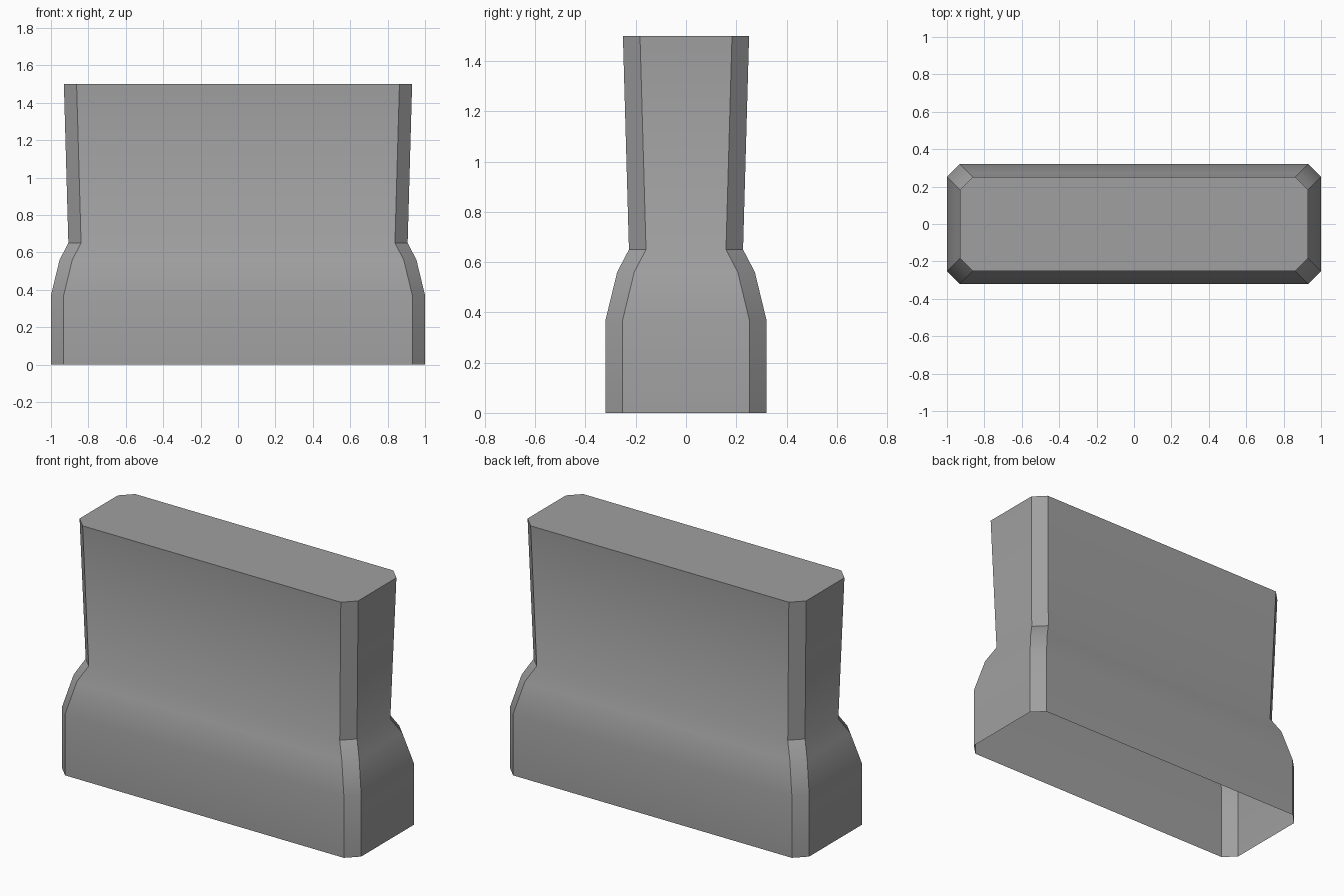
import bpy
import bmesh
from math import radians

cube = bpy.data.objects.get("Cube")
if cube:
    bpy.data.objects.remove(cube, do_unlink=True)

HALF_X, HALF_Y, CHAMFER = 1.0, 0.32, 0.068
# Height and inward offset of each cross-section
LEVELS = [(0, 0), (0.37, 0), (0.56, 0.046), (0.65, 0.093), (1.5, 0.069)]


def grey_material():
    mat = bpy.data.materials.new("concrete grey")
    colour = (0.35, 0.35, 0.35, 1)
    mat.use_nodes = True
    mat.diffuse_color = colour
    mat.node_tree.nodes["Principled BSDF"].inputs["Base Color"].default_value = colour
    return mat


def chamfered_ring(bm, z, inset):
    x, y = HALF_X - inset, HALF_Y - inset
    cx, cy = x - CHAMFER, y - CHAMFER
    outline = [(cx, -y), (x, -cy), (x, cy), (cx, y),
               (-cx, y), (-x, cy), (-x, -cy), (-cx, -y)]
    return [bm.verts.new((px, py, z)) for px, py in outline]


# Hollow barrier shell, open underneath
bm = bmesh.new()
rings = [chamfered_ring(bm, z, inset) for z, inset in LEVELS]
for low, high in zip(rings, rings[1:]):
    for i in range(len(low)):
        j = (i + 1) % len(low)
        bm.faces.new((low[i], low[j], high[j], high[i]))
bm.faces.new(rings[-1])  # top cap

mesh = bpy.data.meshes.new("barrier_block")
bm.to_mesh(mesh)
bm.free()
mesh.materials.append(grey_material())
barrier = bpy.data.objects.new("barrier_block", mesh)
bpy.context.collection.objects.link(barrier)

# Smooth the flared foot, keep the chamfers crisp
bpy.ops.object.select_all(action="DESELECT")
barrier.select_set(True)
bpy.context.view_layer.objects.active = barrier
bpy.ops.object.shade_smooth_by_angle(angle=radians(34))
